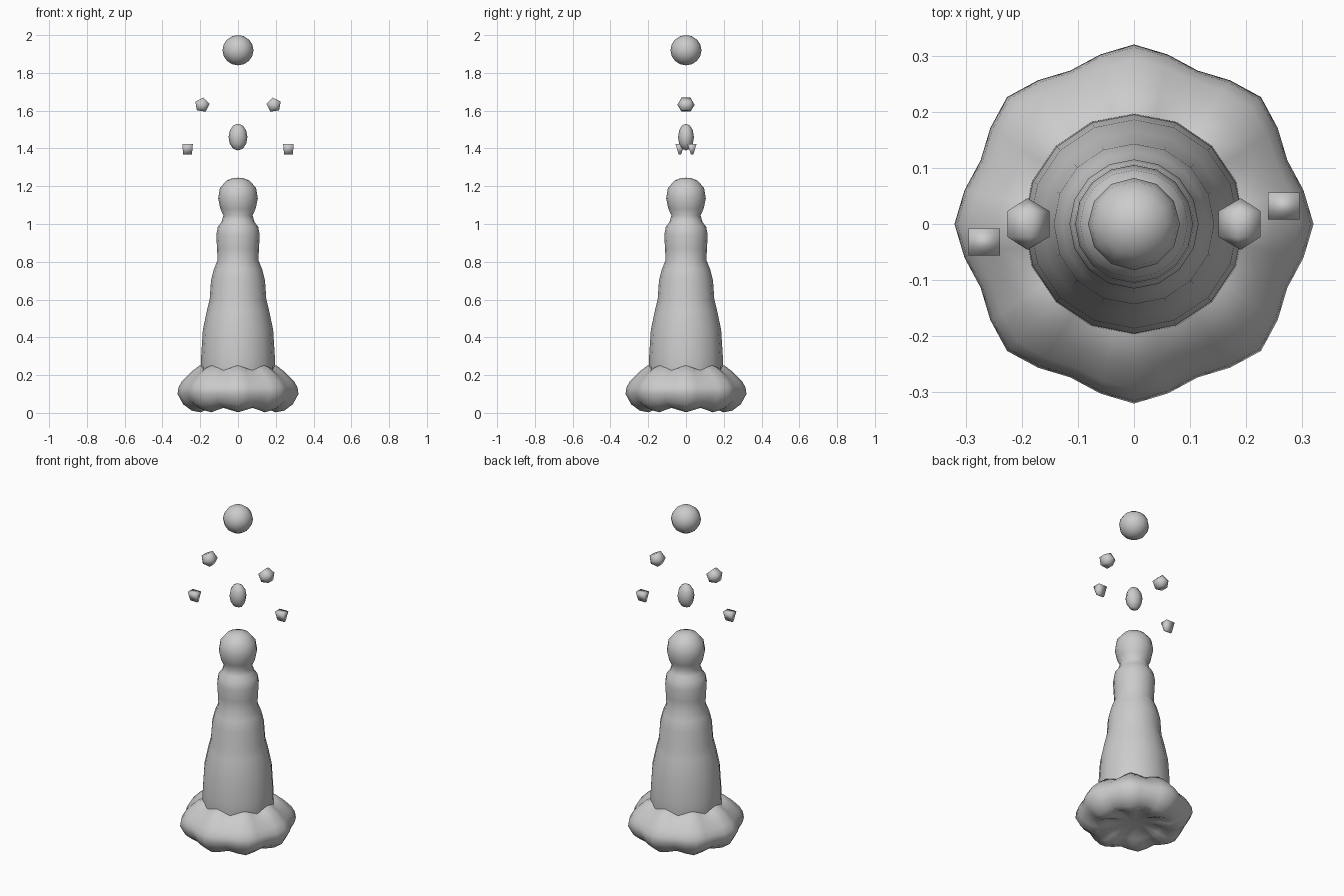
import bpy, bmesh
from math import sin, cos, pi, radians
from mathutils import Matrix, Vector

if "Cube" in bpy.data.objects:
    bpy.data.objects.remove(bpy.data.objects["Cube"])


def finish(name, bm):
    bmesh.ops.recalc_face_normals(bm, faces=bm.faces)
    me = bpy.data.meshes.new(name)
    bm.to_mesh(me)
    bm.free()
    for p in me.polygons:
        p.use_smooth = True
    ob = bpy.data.objects.new(name, me)
    bpy.context.collection.objects.link(ob)
    return ob


def revolve(name, profile, segs, lobes=0):
    """Spin (radius, z) points; lobed rings swell and shrink about the tube centre."""
    bm = bmesh.new()
    rings = []
    for r, z in profile:
        if r == 0:
            rings.append([bm.verts.new((0, 0, z))] * segs)
            continue
        ring = []
        for i in range(segs):
            a = 2 * pi * i / segs
            rr, zz = r, z
            if lobes and r > 0.13:
                k = 1 - 0.2 * (1 - cos(lobes * a)) / 2
                rr, zz = 0.2 + (r - 0.2) * k, 0.12 + (z - 0.12) * k
            ring.append(bm.verts.new((rr * cos(a), rr * sin(a), zz)))
        rings.append(ring)
    for lo, hi in zip(rings, rings[1:]):
        for i in range(segs):
            j = (i + 1) % segs
            bm.faces.new(list(dict.fromkeys((lo[i], lo[j], hi[j], hi[i]))))
    return finish(name, bm)


def drop(name, loc, scale, u, v, rot=Matrix()):
    bm = bmesh.new()
    bmesh.ops.create_uvsphere(bm, u_segments=u, v_segments=v, radius=1)
    bm.transform(Matrix.Translation(loc) @ Matrix.Diagonal((*scale, 1)) @ rot)
    return finish(name, bm)


# lobed splash ring at the foot, with a hollow underside
revolve("splash_base", [
    (0, 0.055), (0.08, 0.05), (0.14, 0.025), (0.2, 0.003), (0.245, 0.012),
    (0.29, 0.045), (0.32, 0.1), (0.315, 0.135), (0.295, 0.17), (0.25, 0.215),
    (0.205, 0.25), (0.15, 0.26), (0, 0.26)], 32, 8)

# tapering water column with bulbous top
revolve("water_column", [
    (0, 0.1), (0.18, 0.12), (0.197, 0.22), (0.195, 0.3), (0.186, 0.44), (0.165, 0.54),
    (0.15, 0.6), (0.143, 0.7), (0.128, 0.76), (0.108, 0.81), (0.111, 0.87),
    (0.115, 0.94), (0.107, 0.985), (0.088, 1.01), (0.077, 1.045), (0.093, 1.08),
    (0.105, 1.135), (0.096, 1.19), (0.062, 1.229), (0.025, 1.244), (0, 1.245)], 16)

# drops on the centre line
drop("top_drop", (0, 0, 1.92), (0.082, 0.082, 0.08), 12, 8)
drop("middle_drop", (0, 0, 1.46), (0.05, 0.042, 0.071), 8, 6)

# side drops and tiny drops
for side, s in (("left", -1), ("right", 1)):
    turn = Matrix.Rotation(radians(8 if s < 0 else -8), 4, 'Y')
    lay = Matrix.Rotation(pi / 2, 4, 'X')
    flip = Matrix.Rotation(pi if s < 0 else 0, 4, 'Z')
    drop(side + "_drop", (s * 0.19, 0, 1.63), (0.046, 0.046, 0.046), 5, 3,
         turn @ flip @ lay)

    bm = bmesh.new()
    bmesh.ops.create_cube(bm, size=2)
    for v in bm.verts:
        top = v.co.z > 0
        v.co = Vector((s * 0.267 + v.co.x * (0.028 if top else 0.023),
                       s * 0.032 + v.co.y * (0.024 if top else 0.006),
                       1.395 + v.co.z * 0.028))
    finish(side + "_tiny_drop", bm)
